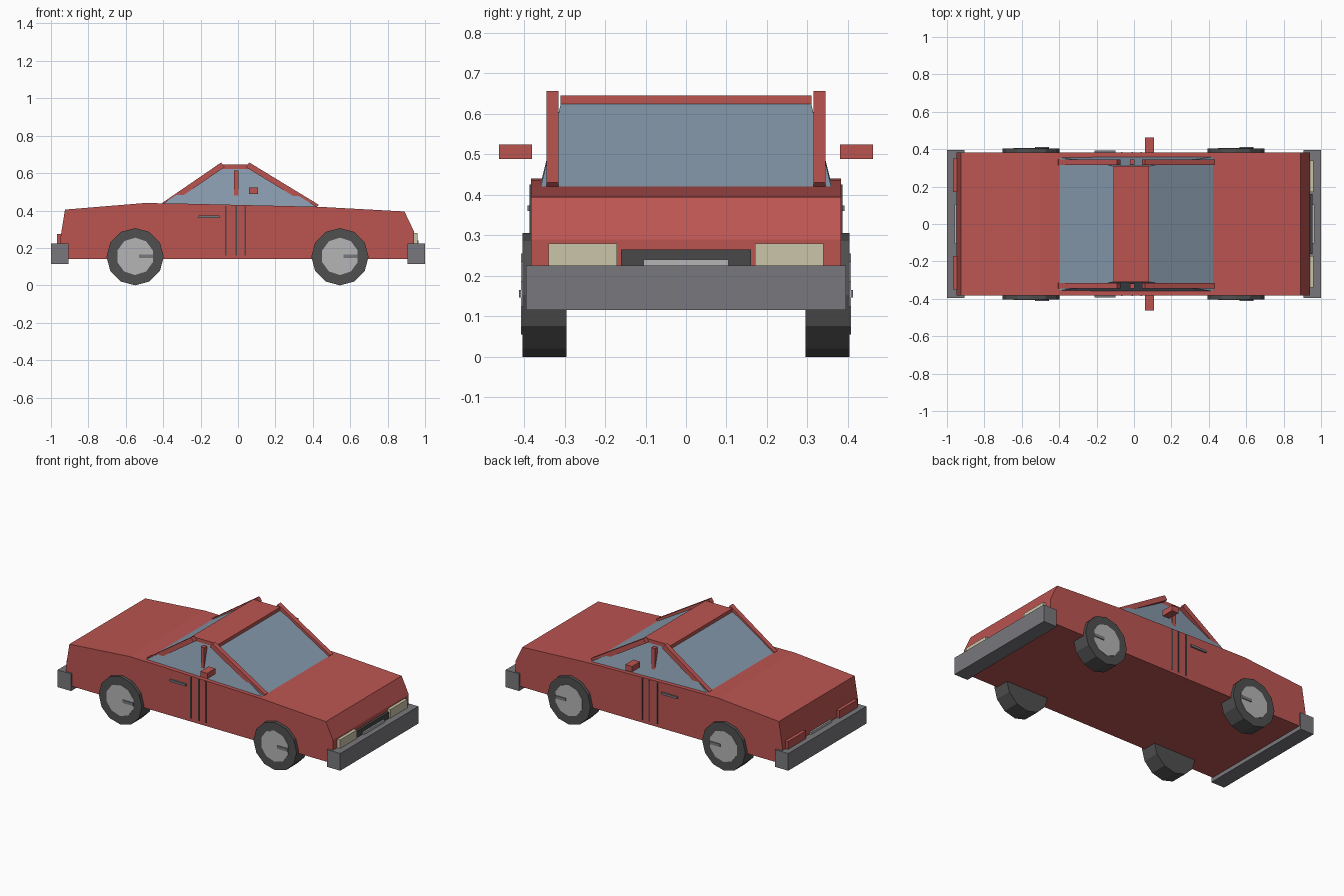
import bpy, bmesh, math
from mathutils import Vector

if "Cube" in bpy.data.objects:
    bpy.data.objects.remove(bpy.data.objects["Cube"])


def material(name, r, g, b):
    m = bpy.data.materials.new(name)
    m.diffuse_color = (r, g, b, 1)
    m.use_nodes = True
    m.node_tree.nodes["Principled BSDF"].inputs["Base Color"].default_value = m.diffuse_color
    return m


RED = material("body red", 0.50, 0.09, 0.083)
GLASS = material("window blue grey", 0.24, 0.32, 0.41)
TYRE = material("tyre dark grey", 0.08, 0.08, 0.08)
TRIM = material("trim charcoal", 0.065, 0.065, 0.068)
HUB = material("hub light grey", 0.46, 0.46, 0.47)
BUMPER = material("bumper grey", 0.19, 0.19, 0.205)
LAMP = material("headlamp cream", 0.60, 0.56, 0.40)


def hull(name, ring_a, ring_b, mat):
    """Solid between two matching rings of points."""
    bm = bmesh.new()
    a = [bm.verts.new(p) for p in ring_a]
    b = [bm.verts.new(p) for p in ring_b]
    n = len(a)
    bm.faces.new(a)
    bm.faces.new(b)
    for i in range(n):
        j = (i + 1) % n
        bm.faces.new((a[i], a[j], b[j], b[i]))
    bmesh.ops.recalc_face_normals(bm, faces=bm.faces)
    mesh = bpy.data.meshes.new(name)
    bm.to_mesh(mesh)
    bm.free()
    mesh.materials.append(mat)
    obj = bpy.data.objects.new(name, mesh)
    bpy.context.collection.objects.link(obj)
    return obj


def prism(name, profile, y0, y1, mat):
    """Side profile (x, z) extruded across y."""
    return hull(name, [(x, y0, z) for x, z in profile],
                [(x, y1, z) for x, z in profile], mat)


def box(name, x0, x1, y0, y1, z0, z1, mat):
    return prism(name, [(x0, z0), (x1, z0), (x1, z1), (x0, z1)], y0, y1, mat)


def disc(x, z, r, n):
    return [(x + r * math.sin(2 * math.pi * i / n),
             z + r * math.cos(2 * math.pi * i / n)) for i in range(n)]


# Body shell
prism("body", [(-0.945, 0.14), (-0.95, 0.25), (-0.925, 0.405), (-0.5, 0.44),
               (-0.3, 0.437), (0.43, 0.42), (0.89, 0.395), (0.94, 0.29),
               (0.94, 0.14)], -0.383, 0.383, RED)

# Glass cabin, leaning inwards, and roof panel
hull("cabin_glass",
     [(-0.42, -0.36, 0.425), (0.43, -0.36, 0.415), (0.43, 0.36, 0.415), (-0.42, 0.36, 0.425)],
     [(-0.10, -0.308, 0.63), (0.07, -0.308, 0.63), (0.07, 0.308, 0.63), (-0.10, 0.308, 0.63)],
     GLASS)
box("roof", -0.11, 0.08, -0.31, 0.31, 0.62, 0.645, RED)

# Bumpers
for name, x0 in (("front_bumper", 0.905), ("rear_bumper", -1.0)):
    box(name, x0, x0 + 0.095, -0.395, 0.395, 0.115, 0.225, BUMPER)

# Grille and number plates
box("grille", 0.92, 0.955, -0.16, 0.16, 0.20, 0.265, TRIM)
box("front_plate", 0.95, 0.965, -0.105, 0.105, 0.20, 0.24, HUB)
box("rear_plate", -0.96, -0.94, -0.105, 0.105, 0.20, 0.24, HUB)

for s, side in ((-1, "right"), (1, "left")):
    # Roof pillars
    prism("front_pillar_" + side, [(0.06, 0.657), (0.042, 0.632), (0.41, 0.408),
                                   (0.433, 0.43)], s * 0.315, s * 0.345, RED)
    prism("rear_pillar_" + side, [(-0.09, 0.657), (-0.072, 0.632), (-0.385, 0.418),
                                  (-0.405, 0.441)], s * 0.315, s * 0.345, RED)
    box("door_pillar_" + side, -0.022, 0.002, s * 0.318, s * 0.345, 0.47, 0.615, RED)
    # Mirrors
    box("mirror_" + side, 0.058, 0.106, s * 0.38, s * 0.462, 0.488, 0.524, RED)
    # Lamps
    box("headlamp_" + side, 0.90, 0.96, s * 0.17, s * 0.34, 0.22, 0.28, LAMP)
    box("tail_lamp_" + side, -0.967, -0.92, s * 0.17, s * 0.35, 0.22, 0.275, RED)
    # Door seams and handle
    for i, x in enumerate((-0.065, -0.01, 0.04)):
        box(f"door_seam_{i}_{side}", x - 0.004, x + 0.004, s * 0.375, s * 0.386,
            0.16, 0.425, TRIM)
    box("door_handle_" + side, -0.21, -0.098, s * 0.375, s * 0.392, 0.36, 0.374, BUMPER)
    # Wheels with hub and hub bar
    for x, end in ((-0.55, "rear"), (0.545, "front")):
        tag = f"{end}_{side}"
        prism("tyre_" + tag, disc(x, 0.153, 0.153, 12), s * 0.295, s * 0.404, TYRE)
        prism("hub_" + tag, disc(x, 0.155, 0.1, 10), s * 0.35, s * 0.407, HUB)
        box("hub_bar_" + tag, x + 0.02, x + 0.095, s * 0.38, s * 0.412,
            0.146, 0.165, BUMPER)
